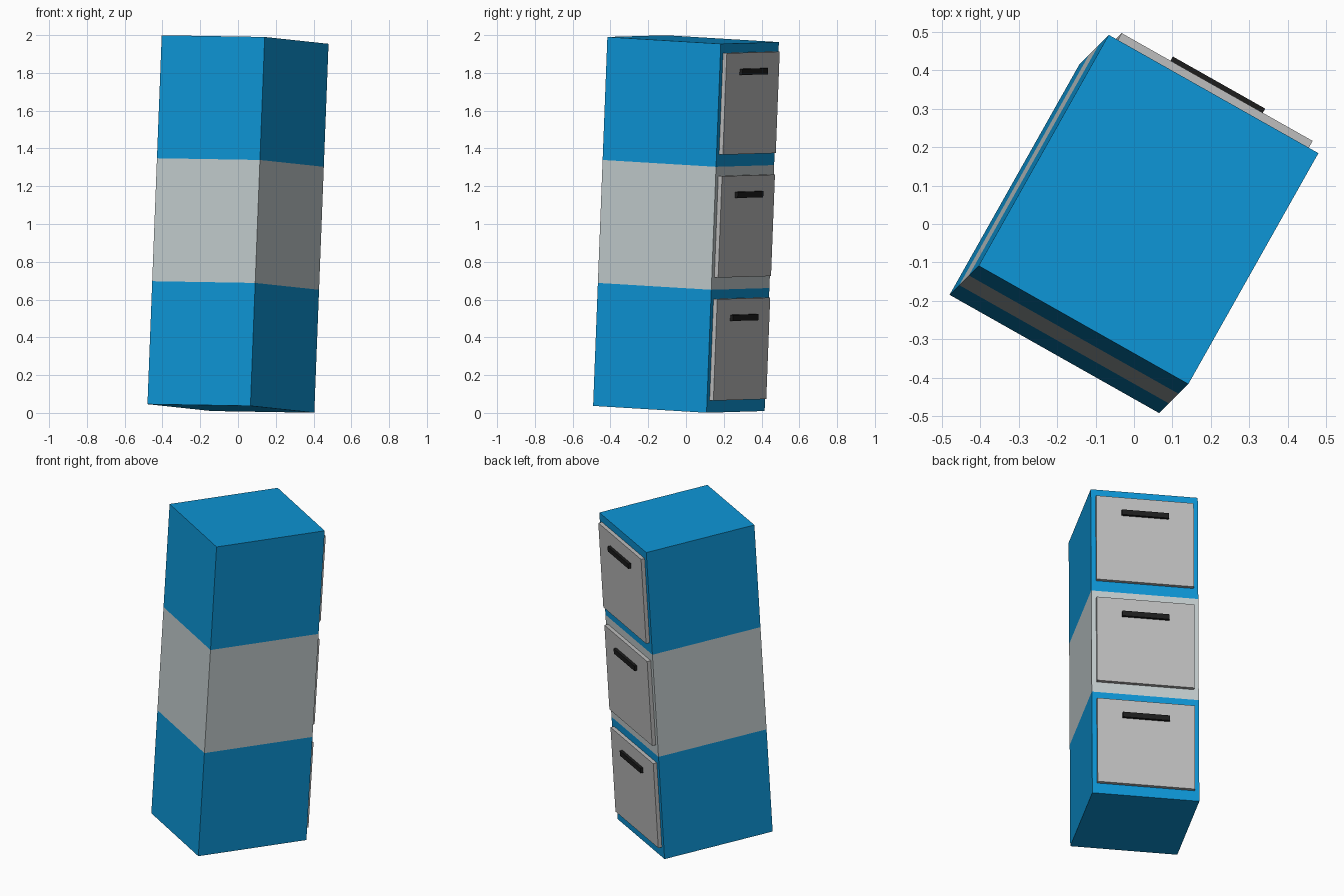
import bpy
from mathutils import Vector, Matrix

if "Cube" in bpy.data.objects:
    bpy.data.objects.remove(bpy.data.objects["Cube"])

# Tilted frame of the tower: width (u), depth towards the doors (v), height (w)
w = Vector((0.0755, 0.0755, 1.954)).normalized()
u = Vector((0.545, -0.307, 0))
u = (u - w * u.dot(w)).normalized()
v = w.cross(u)
FRAME = Matrix.Translation((0, 0, 1)) @ Matrix((u, v, w)).transposed().to_4x4()

WIDTH, DEPTH, HEIGHT = 0.626, 0.69, 0.652


def material(name, color):
    mat = bpy.data.materials.new(name)
    mat.diffuse_color = (*color, 1)
    mat.use_nodes = True
    mat.node_tree.nodes["Principled BSDF"].inputs["Base Color"].default_value = mat.diffuse_color
    return mat


def box(name, centre, size, mat):
    bpy.ops.mesh.primitive_cube_add(size=1)
    obj = bpy.context.object
    obj.name = name
    obj.data.transform(Matrix.Diagonal((*size, 1)))
    obj.matrix_world = FRAME @ Matrix.Translation(centre)
    obj.data.materials.append(mat)
    return obj


blue = material("blue", (0.004, 0.30, 0.67))
pale = material("pale_grey", (0.54, 0.60, 0.61))
grey = material("door_grey", (0.50, 0.50, 0.50))
black = material("black", (0.012, 0.012, 0.012))

# Three stacked lockers, each with a door and a bar handle
face = DEPTH / 2
for i, (level, body) in enumerate(zip(("bottom", "middle", "top"), (blue, pale, blue))):
    z = (i - 1) * HEIGHT
    box(level + "_locker", (0, 0, z), (WIDTH, DEPTH, HEIGHT), body)
    box(level + "_door", (0, face + 0.009, z + 0.008), (0.57, 0.028, 0.538), grey)
    box(level + "_handle", (0, face + 0.030, z + 0.176), (0.275, 0.02, 0.032), black)
